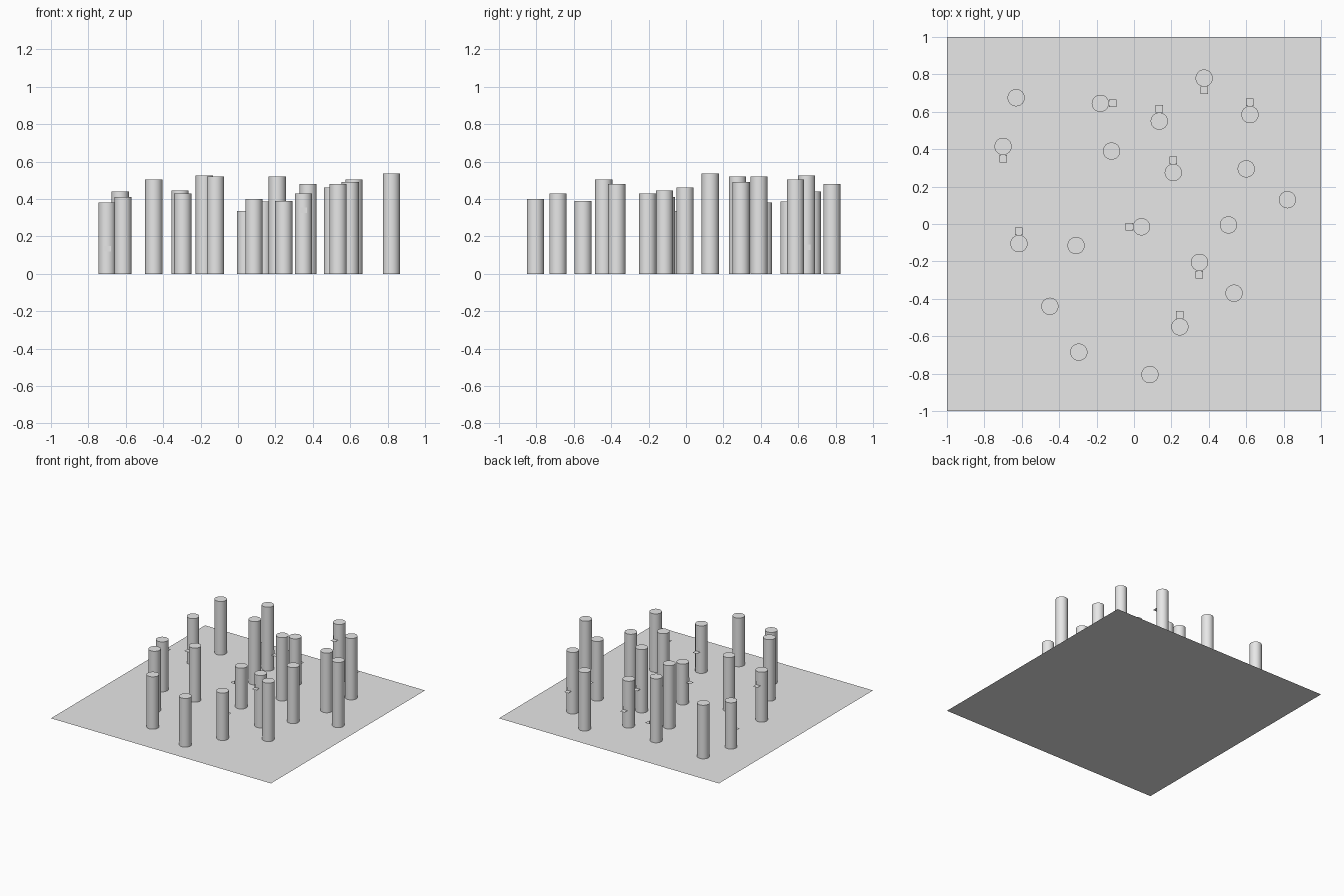
import bpy
import bmesh
import math
from mathutils import Matrix, Vector

RADIUS = 0.046
PLATE = 0.04
BACK = 0.028

default_cube = bpy.data.objects.get("Cube")
if default_cube:
    bpy.data.objects.remove(default_cube, do_unlink=True)

# One plain grey for everything
grey = bpy.data.materials.new("plain_grey")
grey.use_nodes = True
colour = (0.8, 0.8, 0.8, 1)
grey.diffuse_color = colour
grey.node_tree.nodes["Principled BSDF"].inputs["Base Color"].default_value = colour


def finish(name, bm, location=(0, 0, 0), angle=0.0):
    """Turn a bmesh into a named, coloured, placed object."""
    mesh = bpy.data.meshes.new(name)
    bm.to_mesh(mesh)
    bm.free()
    mesh.materials.append(grey)
    obj = bpy.data.objects.new(name, mesh)
    obj.location = location
    obj.rotation_euler.z = angle
    bpy.context.collection.objects.link(obj)
    return obj


def add_pillar(x, y, height):
    bm = bmesh.new()
    bmesh.ops.create_cone(bm, cap_ends=True, segments=32, radius1=RADIUS,
                          radius2=RADIUS, depth=height,
                          matrix=Matrix.Translation((0, 0, height / 2)))
    # The ground closes the foot, so only the top cap stays
    foot = [f for f in bm.faces if f.normal.z < -0.9]
    bmesh.ops.delete(bm, geom=foot, context='FACES_ONLY')
    for face in bm.faces:
        face.smooth = face.normal.z < 0.5
    for edge in bm.edges:
        edge.smooth = not all(v.co.z > height / 2 for v in edge.verts)
    return finish("pillar", bm, (x, y, 0))


def add_ledge(x, y, z, side):
    """A small open shelf: a flat plate and an upright back on the pillar."""
    bm = bmesh.new()
    half = PLATE / 2
    inner, outer = RADIUS, RADIUS + PLATE
    rows = []
    for out, up in ((outer, 0), (inner, 0), (inner, BACK)):
        rows.append([bm.verts.new(Vector((out, s * half, up))) for s in (-1, 1)])
    for (a, b), (c, d) in zip(rows, rows[1:]):
        bm.faces.new((a, b, d, c))
    bm.normal_update()
    return finish("ledge", bm, (x, y, z), DIRECTIONS[side])


DIRECTIONS = {"left": 0.0, "back": math.pi / 2,
              "right": math.pi, "front": -math.pi / 2}

# Ground sheet
ground = bmesh.new()
bmesh.ops.create_grid(ground, x_segments=1, y_segments=1, size=1)
finish("ground", ground)

# Bare pillars: x, y, height
bare_pillars = [
    (-0.63, 0.675, 0.44), (-0.12, 0.39, 0.52), (0.6, 0.295, 0.49),
    (0.82, 0.13, 0.535), (0.505, -0.005, 0.46), (-0.31, -0.115, 0.445),
    (0.535, -0.37, 0.48), (-0.45, -0.44, 0.505), (-0.295, -0.685, 0.43),
    (0.085, -0.805, 0.4),
]
for x, y, height in bare_pillars:
    add_pillar(x, y, height)

# Pillars with a ledge: x, y, height, ledge height, ledge side
ledge_pillars = [
    (-0.18, 0.645, 0.525, 0.128, "left"),
    (0.375, 0.78, 0.48, 0.352, "front"),
    (0.135, 0.55, 0.385, 0.145, "back"),
    (0.62, 0.585, 0.505, 0.187, "back"),
    (-0.7, 0.415, 0.38, 0.12, "front"),
    (0.21, 0.275, 0.52, 0.195, "back"),
    (0.04, -0.015, 0.335, 0.18, "right"),
    (-0.615, -0.105, 0.41, 0.3, "back"),
    (0.35, -0.205, 0.43, 0.325, "front"),
    (0.245, -0.55, 0.39, 0.177, "back"),
]
for x, y, height, z, side in ledge_pillars:
    add_pillar(x, y, height)
    add_ledge(x, y, z, side)
